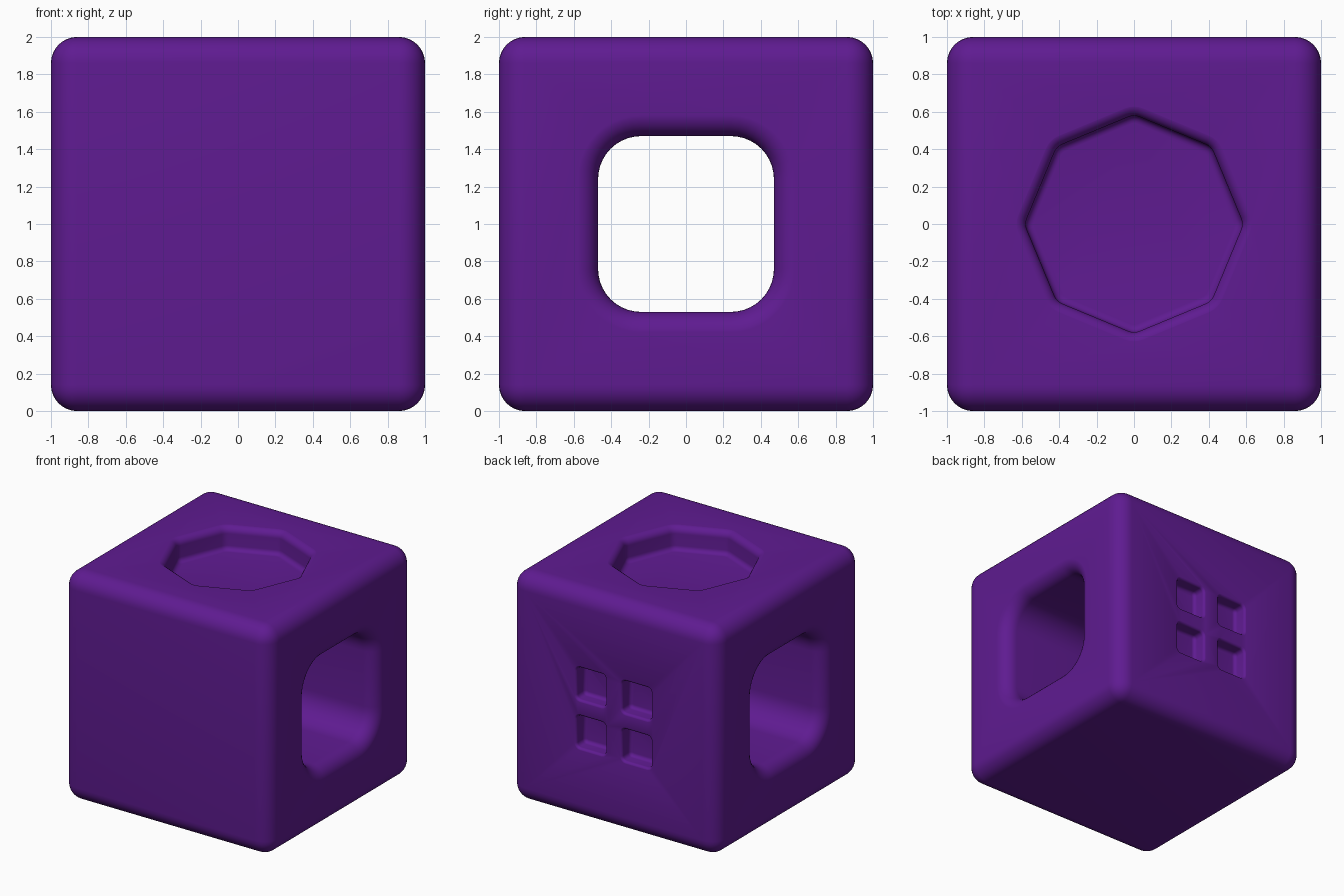
import bpy, bmesh
from math import pi, cos, sin, sqrt
from mathutils import Matrix, Vector

if "Cube" in bpy.data.objects:
    bpy.data.objects.remove(bpy.data.objects["Cube"])


def outline(sides, radius, corner, turn, offset, steps):
    """Regular polygon with rounded corners, grown by offset."""
    pts = []
    centre_r = radius - corner / cos(pi / sides)
    for i in range(sides):
        a = turn + 2 * pi * i / sides
        for k in range(steps + 1):
            b = a + (2 * k / steps - 1) * pi / sides
            pts.append((centre_r * cos(a) + (corner + offset) * cos(b),
                        centre_r * sin(a) + (corner + offset) * sin(b)))
    return pts


def flare(r, z, n=8):
    """Rounded lip ending flush with the surface at height z."""
    return [(r * (1 - cos(t)), z - r + r * sin(t))
            for t in (pi / 2 * k / n for k in range(n + 1))]


def cove(r, z, n=5):
    """Rounded join between the floor at height z and the wall."""
    return [(-r * (1 - sin(t)), z + r * (1 - cos(t)))
            for t in (pi / 2 * k / n for k in range(n + 1))]


def cutter(name, shape, profile, matrix):
    sides, radius, corner, turn, steps = shape
    bm = bmesh.new()
    rings = [[bm.verts.new((x, y, z)) for x, y in
              outline(sides, radius, corner, turn, off, steps)] for off, z in profile]
    for a, b in zip(rings, rings[1:]):
        for i in range(len(a)):
            j = (i + 1) % len(a)
            bm.faces.new((a[i], a[j], b[j], b[i]))
    bm.faces.new(rings[0][::-1])
    bm.faces.new(rings[-1])
    bmesh.ops.recalc_face_normals(bm, faces=bm.faces)
    mesh = bpy.data.meshes.new(name)
    bm.to_mesh(mesh)
    bm.free()
    ob = bpy.data.objects.new(name, mesh)
    ob.matrix_world = matrix
    ob.hide_render = True
    bpy.context.collection.objects.link(ob)
    return ob


def pocket(depth, lip, join):
    rim = flare(lip, 0.001)
    return cove(join, -depth) + rim + [(rim[-1][0], 0.1)]


# rounded block
bpy.ops.mesh.primitive_cube_add(size=2, location=(0, 0, 1))
block = bpy.context.object
block.name = "rounded_block"
bev = block.modifiers.new("round_edges", 'BEVEL')
bev.width = 0.14
bev.segments = 8

cutters = []

# side-to-side tunnel with flared mouths
mouth = flare(0.12, 1.001)
mouth.append((mouth[-1][0], 1.1))
tunnel = [(o, -z) for o, z in reversed(mouth)] + mouth
cutters.append(cutter("tunnel_cutter", (4, 0.47 * sqrt(2), 0.23, pi / 4, 10), tunnel,
                      Matrix.Translation((0, 0, 1)) @ Matrix.Rotation(pi / 2, 4, 'Y')))

# octagonal dish on top
cutters.append(cutter("dish_cutter", (8, 0.585, 0.08, 0, 4), pocket(0.2, 0.06, 0.04),
                      Matrix.Translation((0, 0, 2))))

# four square pockets on the back
for sx in (-1, 1):
    for sz in (-1, 1):
        cutters.append(cutter("window_cutter", (4, 0.14 * sqrt(2), 0.035, pi / 4, 4),
                              pocket(0.12, 0.025, 0.03),
                              Matrix.Translation((0.22 * sx, 1, 0.98 + 0.21 * sz))
                              @ Matrix.Rotation(-pi / 2, 4, 'X')))

for c in cutters:
    m = block.modifiers.new(c.name, 'BOOLEAN')
    m.operation = 'DIFFERENCE'
    m.solver = 'EXACT'
    m.object = c

bpy.context.view_layer.update()
bpy.context.view_layer.objects.active = block
block.select_set(True)
for m in list(block.modifiers):
    bpy.ops.object.modifier_apply(modifier=m.name)
for c in cutters:
    bpy.data.objects.remove(c)
bpy.ops.object.shade_smooth_by_angle(angle=pi / 6)

# purple finish
mat = bpy.data.materials.new("purple")
mat.diffuse_color = (0.114, 0.011, 0.283, 1)
mat.use_nodes = True
mat.node_tree.nodes["Principled BSDF"].inputs["Base Color"].default_value = mat.diffuse_color
block.data.materials.clear()
block.data.materials.append(mat)
